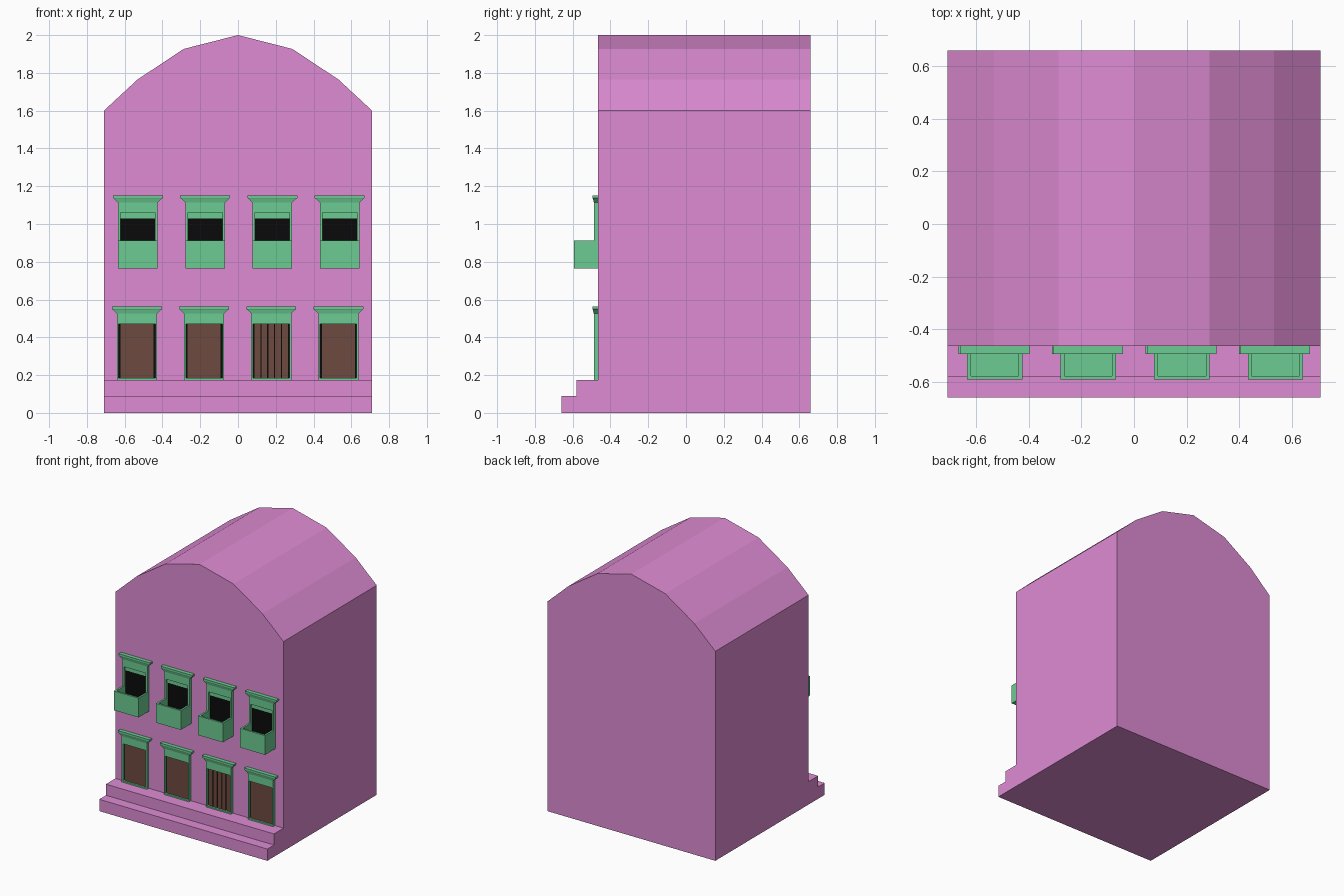
import bpy, bmesh

if "Cube" in bpy.data.objects:
    bpy.data.objects.remove(bpy.data.objects["Cube"])


def material(name, rgb):
    m = bpy.data.materials.new(name)
    m.diffuse_color = (*rgb, 1)
    m.use_nodes = True
    m.node_tree.nodes["Principled BSDF"].inputs["Base Color"].default_value = m.diffuse_color
    return m


PINK = material("pink_plaster", (0.73, 0.26, 0.65))
GREEN = material("green_trim", (0.15, 0.60, 0.29))
BROWN = material("brown_wood", (0.155, 0.067, 0.05))
BLACK = material("dark_opening", (0.003, 0.003, 0.003))
WALL = -0.465    # front wall plane
FRAME = -0.488   # front of the window and door trim


def finish(bm, name, mat):
    bmesh.ops.recalc_face_normals(bm, faces=bm.faces)
    me = bpy.data.meshes.new(name)
    bm.to_mesh(me)
    bm.free()
    me.materials.append(mat)
    ob = bpy.data.objects.new(name, me)
    bpy.context.collection.objects.link(ob)
    return ob


def loft(name, rings, mat):
    """Skin a closed solid through matching point rings."""
    bm = bmesh.new()
    rows = [[bm.verts.new(p) for p in r] for r in rings]
    n = len(rows[0])
    for a, b in zip(rows, rows[1:]):
        for i in range(n):
            j = (i + 1) % n
            bm.faces.new((a[i], a[j], b[j], b[i]))
    bm.faces.new(rows[0])
    bm.faces.new(rows[-1])
    return finish(bm, name, mat)


def extrude_y(name, profile, y0, y1, mat):
    return loft(name, [[(x, y, z) for x, z in profile] for y in (y0, y1)], mat)


def rect(x, hw, y0, y1, z):
    return [(x - hw, y0, z), (x + hw, y0, z), (x + hw, y1, z), (x - hw, y1, z)]


def box(name, x, hw, y0, y1, z0, z1, mat):
    return loft(name, [rect(x, hw, y0, y1, z) for z in (z0, z1)], mat)


def ring_frame(name, x, ho, hi, zo, zi, mat):
    """Rectangular trim with an opening, standing on the wall."""
    bm = bmesh.new()
    loops = []
    for y in (FRAME, WALL):
        for h, (z0, z1) in ((ho, zo), (hi, zi)):
            loops.append([bm.verts.new((x + sx * h, y, z)) for sx, z in
                          ((-1, z0), (1, z0), (1, z1), (-1, z1))])
    of, inf, ob, inb = loops
    for a, b in ((of, inf), (inf, inb), (inb, ob), (ob, of)):
        for i in range(4):
            j = (i + 1) % 4
            bm.faces.new((a[i], a[j], b[j], b[i]))
    return finish(bm, name, mat)


def cornice(name, x, top):
    """Flared moulding with a flat upper lip."""
    rings = [rect(x, hw, y, WALL, top - d) for hw, y, d in
             ((0.107, FRAME, 0.037), (0.126, -0.493, 0.018),
              (0.132, -0.495, 0.014), (0.132, -0.495, 0.0))]
    loft(name, rings, GREEN)


def balcony(name, x):
    """Open-topped trough."""
    z0, z1, y = 0.765, 0.912, -0.592
    loft(name, [rect(x, 0.105, y, WALL, z0), rect(x, 0.105, y, WALL, z1),
                rect(x, 0.091, y + 0.014, WALL - 0.003, z1),
                rect(x, 0.091, y + 0.014, WALL - 0.003, z0 + 0.015)], GREEN)


# Main block with faceted barrel roof
half = [(0.71, 1.6), (0.532, 1.765), (0.287, 1.927)]
profile = [(-0.71, 0), (0.71, 0)] + half + [(0, 2.0)] + [(-x, z) for x, z in half[::-1]]
extrude_y("house_body", profile, WALL, 0.66, PINK)

# Front steps as one stair profile
stair = [(WALL, 0), (-0.66, 0), (-0.66, 0.09), (-0.58, 0.09), (-0.58, 0.175), (WALL, 0.175)]
loft("front_steps", [[(x, y, z) for y, z in stair] for x in (-0.71, 0.71)], PINK)

for i in range(4):
    # Upper window with balcony
    x = -0.53 + i * 0.356
    ring_frame(f"window_frame_{i}", x, 0.105, 0.091, (0.765, 1.115), (0.78, 1.06), GREEN)
    cornice(f"window_cornice_{i}", x, 1.152)
    box(f"window_sash_{i}", x, 0.091, -0.476, WALL, 1.03, 1.06, GREEN)
    box(f"window_pane_{i}", x, 0.091, -0.469, WALL, 0.78, 1.03, BLACK)
    balcony(f"balcony_{i}", x)

    # Ground floor door; the third one is planked
    x = -0.535 + i * 0.3555
    ring_frame(f"door_frame_{i}", x, 0.106, 0.097, (0.175, 0.53), (0.185, 0.47), GREEN)
    cornice(f"door_cornice_{i}", x, 0.563)
    box(f"door_recess_{i}", x, 0.097, -0.468, WALL, 0.185, 0.47, BLACK)
    planks = 5 if i == 2 else 1
    pitch = 0.182 / planks
    for k in range(planks):
        px = x - 0.091 + pitch * (k + 0.5)
        box(f"door_panel_{i}_{k}", px, pitch / 2 - 0.003, -0.474, WALL, 0.185, 0.47, BROWN)
